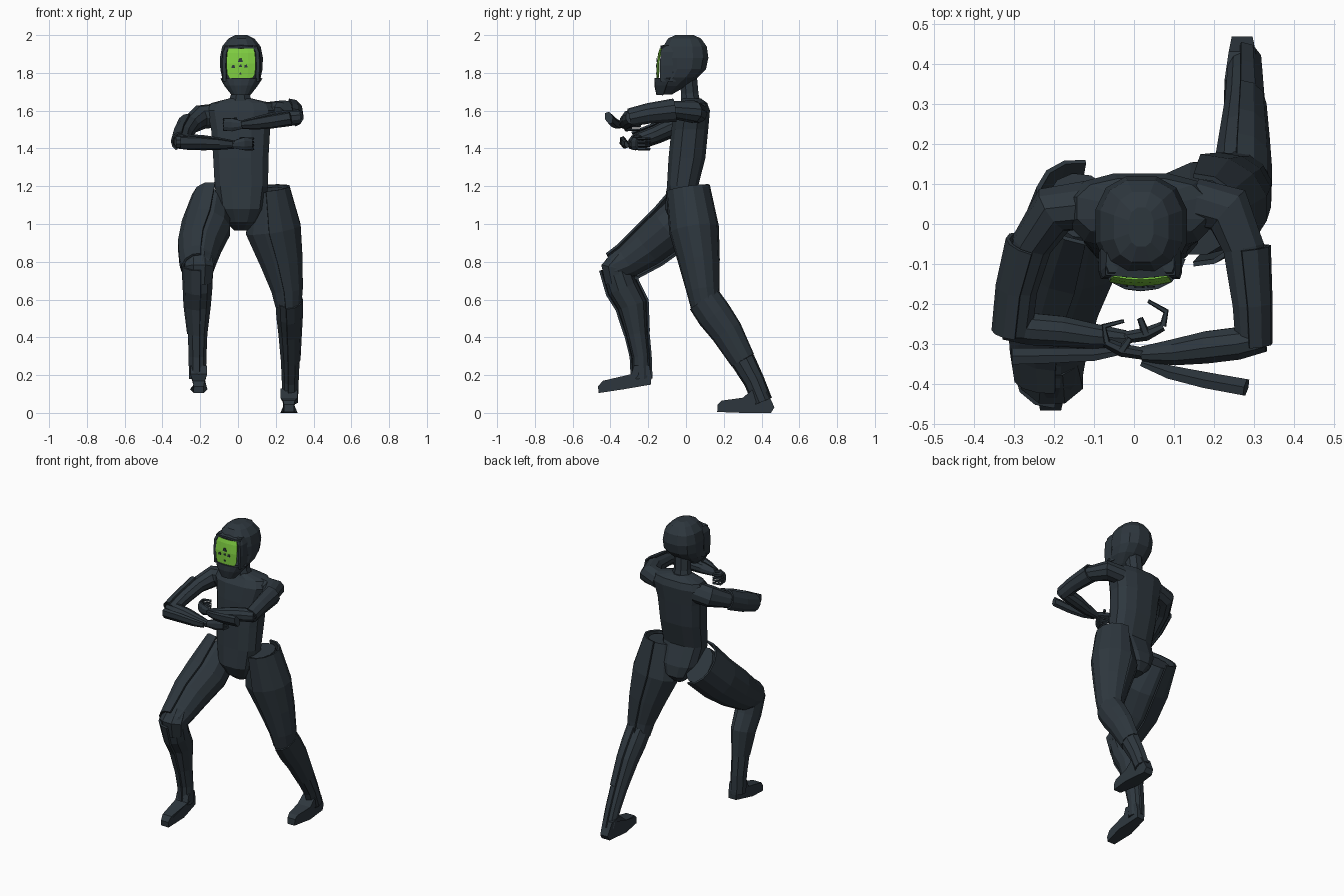
import bpy, bmesh, math
from mathutils import Vector


def material(name, rgb):
    m = bpy.data.materials.new(name)
    m.diffuse_color = (*rgb, 1)
    return m


SUIT = material("dark slate", (0.027, 0.038, 0.048))
GREEN = material("visor green", (0.21, 0.61, 0.052))


def finish(name, bm, mat, thick=0.0):
    bmesh.ops.recalc_face_normals(bm, faces=bm.faces[:])
    me = bpy.data.meshes.new(name)
    bm.to_mesh(me)
    bm.free()
    me.materials.append(mat)
    ob = bpy.data.objects.new(name, me)
    bpy.context.collection.objects.link(ob)
    if thick:
        mod = ob.modifiers.new("thickness", 'SOLIDIFY')
        mod.thickness = thick
        mod.offset = 0
    return ob


def loft(name, rings, n=10, hint=(1, 0, 0), flat=False, power=1.0,
         arc=None, grow=0.0, thick=0.012):
    """Skin rings (x, y, z, a, b). With arc (degrees) it makes an open plate."""
    bm = bmesh.new()
    P = [Vector(r[:3]) for r in rings]
    rows = []
    for i, r in enumerate(rings):
        t = (P[min(i + 1, len(P) - 1)] - P[max(i - 1, 0)]).normalized()
        if flat:
            t = Vector((0, 0, 1))
        u = Vector(hint)
        u = (u - t * u.dot(t)).normalized()
        v = t.cross(u)
        row = []
        for k in range(n):
            if arc:
                ang = math.radians(arc[0] + (arc[1] - arc[0]) * k / (n - 1))
            else:
                ang = 2 * math.pi * (k + 0.5) / n
            c, s = math.cos(ang), math.sin(ang)
            c = math.copysign(abs(c) ** power, c)
            s = math.copysign(abs(s) ** power, s)
            row.append(bm.verts.new(P[i] + u * c * (r[3] + grow) + v * s * (r[4] + grow)))
        rows.append(row)
    for r0, r1 in zip(rows, rows[1:]):
        for k in range(n - 1 if arc else n):
            j = (k + 1) % n
            bm.faces.new((r0[k], r0[j], r1[j], r1[k]))
    if not arc:
        bm.faces.new(rows[0])
        bm.faces.new(rows[-1])
    return finish(name, bm, SUIT, thick if arc else 0)


def foot(name, cx, profile):
    """Side profile (y, z) swept across x, narrower at toe and heel."""
    bm = bmesh.new()
    ys = [p[0] for p in profile]
    lo, hi = min(ys), max(ys)
    sides = []
    for s in (-1, 1):
        sides.append([bm.verts.new((cx + s * (.026 + .020 * math.sin(math.pi * (y - lo) / (hi - lo))), y, z))
                      for y, z in profile])
    m = len(profile)
    bm.faces.new(sides[0])
    bm.faces.new(sides[1])
    for k in range(m):
        j = (k + 1) % m
        bm.faces.new((sides[0][k], sides[0][j], sides[1][j], sides[1][k]))
    finish(name, bm, SUIT)


# Torso, neck and helmet
loft("torso", [(.015, .03, .965, .035, .05), (.018, .02, 1.01, .085, .10), (.018, .0, 1.08, .125, .115),
               (.018, -.018, 1.2, .145, .085), (.015, .005, 1.35, .150, .10),
               (.014, .02, 1.5, .160, .10), (.018, .032, 1.6, .185, .097),
               (.018, .04, 1.64, .165, .075), (.012, .03, 1.665, .06, .05)],
     n=12, flat=True, power=.75)
loft("neck", [(.012, .025, 1.64, .07, .055), (.012, .02, 1.69, .052, .05), (.015, .01, 1.80, .055, .05)],
     n=8, flat=True)
loft("helmet", [(.016, -.105, 1.685, .035, .03), (.016, -.078, 1.73, .078, .082),
                (.018, -.035, 1.775, .105, .10), (.018, -.008, 1.82, .115, .117),
                (.018, -.005, 1.88, .117, .127), (.018, -.005, 1.94, .105, .118),
                (.018, -.008, 1.982, .07, .09), (.018, -.008, 2.0, .032, .05)],
     n=12, flat=True, power=.82)
loft("chin_guard", [(.016, -.105, 1.685, .045, .045), (.016, -.075, 1.735, .085, .086),
                    (.018, -.05, 1.772, .108, .110)], n=9, flat=True, power=.85,
     arc=(-165, -15), thick=.014)

# Frame around the visor: two cheeks and a brow
VX = .016
for s, side in ((-1, "right"), (1, "left")):
    loft(side + "_visor_cheek", [(VX + s * .086, -.095, 1.755, .014, .043), (VX + s * .09, -.095, 1.84, .015, .045),
                                 (VX + s * .086, -.092, 1.91, .015, .045), (VX + s * .07, -.085, 1.945, .015, .038)],
         n=8, flat=True, power=.6)
loft("visor_brow", [(VX - .085, -.10, 1.93, .032, .014), (VX, -.105, 1.938, .036, .012),
                    (VX + .085, -.10, 1.93, .032, .014)], n=6, hint=(0, 1, 0))


# Curved green visor
def visor_y(x, z):
    return -.153 + 1.7 * (x - VX) ** 2 + 2.6 * max(0, z - 1.85) ** 2


bm = bmesh.new()
grid = []
for z, w in ((1.77, .060), (1.795, .074), (1.85, .077), (1.905, .074), (1.928, .066)):
    xs = [VX + w * f for f in (-1, -.5, 0, .5, 1)]
    grid.append([bm.verts.new((x, visor_y(x, z), z)) for x in xs])
for r0, r1 in zip(grid, grid[1:]):
    for k in range(4):
        bm.faces.new((r0[k], r0[k + 1], r1[k + 1], r1[k]))
finish("visor", bm, GREEN, .004)

# Small dark marks on the visor
for i, (x, z, s) in enumerate(((.013, 1.868, .013), (-.025, 1.834, .010), (.042, 1.836, .010),
                               (.013, 1.838, .008), (.013, 1.797, .006))):
    bm = bmesh.new()
    bm.faces.new([bm.verts.new((x + s * a, visor_y(x, z) - .005, z + s * b))
                  for a, b in ((-1, -.8), (1, -.8), (.5, .8), (-.6, .6))])
    finish(f"visor_mark_{i}", bm, SUIT, .004)

# Legs: the rear one is on +x, the front one on -x
thigh_b = [(.16, .012, 1.18, .085, .092), (.178, .043, .97, .142, .115), (.222, .07, .80, .108, .092),
           (.252, .09, .65, .077, .070), (.258, .105, .565, .062, .062)]
shin_b = [(.262, .095, .60, .066, .075), (.264, .15, .52, .064, .078), (.267, .215, .43, .056, .07),
          (.27, .30, .28, .045, .052), (.27, .36, .17, .04, .042), (.27, .405, .06, .036, .04)]
thigh_f = [(-.13, .045, 1.10, .088, .118), (-.16, -.08, .98, .125, .12), (-.195, -.2, .88, .11, .108),
           (-.205, -.31, .80, .09, .088), (-.205, -.385, .765, .078, .072), (-.205, -.43, .755, .045, .04)]
shin_f = [(-.205, -.375, .78, .078, .074), (-.205, -.335, .66, .072, .08), (-.207, -.285, .57, .066, .076),
          (-.207, -.26, .42, .047, .054), (-.208, -.24, .30, .043, .045), (-.208, -.235, .18, .040, .044)]
for side, thigh, shin, hip, arc in (
        ("rear", thigh_b, shin_b, (.158, .01, 1.19, .10, .10), (-95, 95)),
        ("front", thigh_f, shin_f, (-.13, .055, 1.12, .10, .13), (85, 275))):
    loft(side + "_thigh", thigh, n=12)
    loft(side + "_shin", shin)
    loft(side + "_thigh_plate", [hip] + thigh[1:5], n=8, arc=arc, grow=.012)
    loft(side + "_shin_plate", shin[:4], n=7, arc=arc, grow=.010)
    loft(side + "_ankle_plate", shin[3:], n=6, arc=arc, grow=.009, thick=.01)
# Knee cap that fills the bend of the front leg
loft("front_knee", [(-.205, -.34, .83, .07, .05), (-.205, -.385, .77, .084, .07), (-.205, -.37, .69, .07, .062)], n=8)
foot("rear_foot", .27, [(.165, .005), (.30, 0), (.45, 0), (.468, .03), (.43, .11), (.36, .13),
                        (.30, .08), (.19, .065), (.168, .045)])
foot("front_foot", -.208, [(-.462, .105), (-.33, .125), (-.185, .15), (-.183, .20), (-.195, .25), (-.275, .25),
                           (-.29, .205), (-.44, .17), (-.466, .14)])

# Arms crossed in front of the chest
arm_l = [(.15, .05, 1.59, .065, .058), (.235, .035, 1.595, .067, .060), (.274, -.06, 1.602, .054, .048),
         (.288, -.2, 1.585, .044, .040), (.292, -.30, 1.563, .040, .034)]
arm_r = [(-.11, .05, 1.575, .06, .065), (-.20, .035, 1.565, .064, .066), (-.255, -.05, 1.525, .052, .05),
         (-.285, -.16, 1.475, .046, .046), (-.297, -.27, 1.435, .044, .042)]
fore_l = [(.325, -.285, 1.565, .038, .035), (.26, -.298, 1.56, .044, .042), (.18, -.308, 1.548, .042, .042),
          (.10, -.32, 1.535, .035, .034), (.02, -.325, 1.525, .023, .02)]
fore_r = [(-.325, -.255, 1.435, .035, .035), (-.26, -.262, 1.434, .042, .042), (-.18, -.268, 1.43, .04, .04),
          (-.10, -.28, 1.425, .033, .033), (-.02, -.285, 1.42, .022, .02)]
guard_l = [(.28, -.408, 1.562, .036, .022), (.18, -.39, 1.545, .036, .021),
           (.09, -.37, 1.532, .03, .018), (.02, -.345, 1.525, .02, .010)]
guard_r = [(-.305, -.33, 1.432, .036, .022), (-.20, -.328, 1.43, .034, .020),
           (-.10, -.326, 1.425, .028, .016), (-.03, -.315, 1.42, .02, .01)]
UP = (0, -.35, 1)
for side, arm, fore, guard, arc in (("left", arm_l, fore_l, guard_l, (-80, 95)),
                                    ("right", arm_r, fore_r, guard_r, (90, 240))):
    loft(side + "_upper_arm", arm, n=10)
    loft(side + "_upper_arm_plate", arm[2:], n=6, arc=arc, grow=.010, thick=.010)
    loft(side + "_forearm", fore, n=10, hint=UP)
    loft(side + "_forearm_guard", guard, n=6, hint=UP)

# Hands with curled fingers
hands = (("left", [(.03, -.325, 1.525, .02, .016), (-.03, -.315, 1.525, .037, .018),
                   (-.072, -.295, 1.527, .034, .013)],
          [(-.068, -.295), (-.075, -.255), (-.025, -.242)], 1.527, (-.01, -.285)),
         ("right", [(-.03, -.285, 1.42, .02, .016), (.03, -.275, 1.425, .036, .018),
                    (.072, -.255, 1.425, .033, .013)],
          [(.072, -.255), (.08, -.218), (.035, -.192)], 1.425, (.015, -.235)))
for side, palm, path, z0, thumb in hands:
    loft(side + "_palm", palm, n=8, hint=(0, 0, 1))
    for k in range(4):
        z = z0 + (k - 1.5) * .018
        loft(f"{side}_finger_{k}", [(x, y, z, .008, r) for (x, y), r in zip(path, (.009, .008, .005))],
             n=5, hint=(0, 0, 1))
    px, py = palm[1][:2]
    loft(side + "_thumb", [(px, py, z0 + .025, .011, .011), (thumb[0], thumb[1], z0 + .03, .008, .008)],
         n=5, hint=(0, 0, 1))
